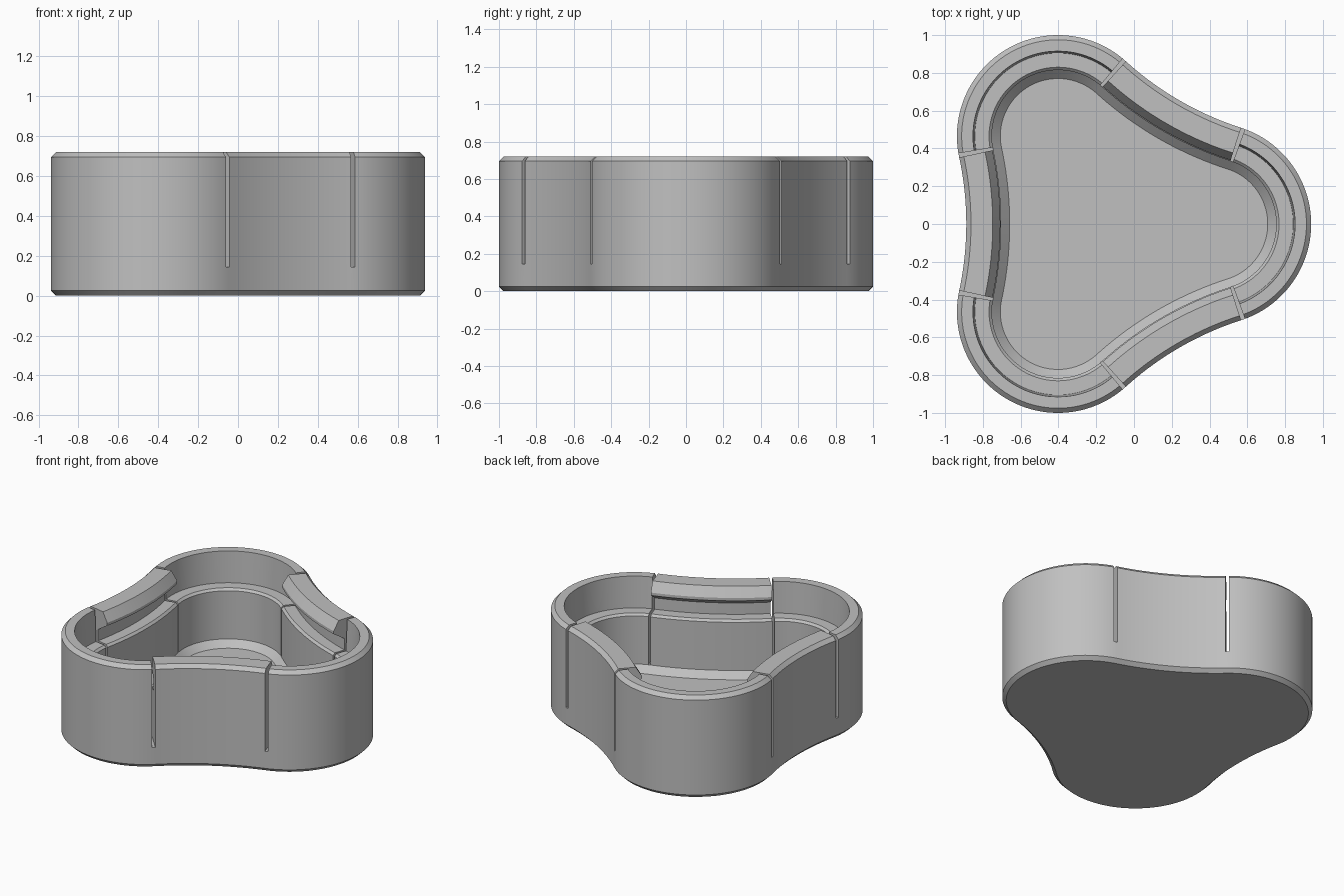
import bpy, bmesh
from math import asin, cos, sin, sqrt, pi, radians

cube = bpy.data.objects.get("Cube")
if cube:
    bpy.data.objects.remove(cube, do_unlink=True)

# Plan: three round lobes joined by tangent concave arcs
LOBE_R, LOBE_DIST, ARC_R = 0.535, 0.537, 1.67
SHIFT_X = -0.134
beta = asin(LOBE_DIST * sin(pi / 3) / (ARC_R + LOBE_R))
half = pi / 3 + beta
ARC_DIST = LOBE_DIST / 2 + (ARC_R + LOBE_R) * cos(beta)
SLOT = 0.022 / LOBE_R
SEAT = 0.145          # level of the slot bottoms

# Cross-sections as (inset from the outline, height)
outer = [(0, SEAT), (0, 0.695), (0.025, 0.72)]
ledge = [(0.095, 0.50), (0.17, 0.50), (0.185, 0.485), (0.185, SEAT)]
lobe_wall = outer + [(0.085, 0.72)] + ledge
clip_wall = outer + [(0.14, 0.72), (0.18, 0.655), (0.18, 0.635), (0.095, 0.58)] + ledge


def stations(dist, direction, radius, start, end, count):
    """Stations along one arc: centre, outward angle and signed radius."""
    centre = (SHIFT_X + dist * cos(direction), dist * sin(direction))
    return [(centre, direction + start + (end - start) * i / count, radius)
            for i in range(count + 1)]


def point(station, inset, z):
    (cx, cy), a, radius = station
    return cx + (radius - inset) * cos(a), cy + (radius - inset) * sin(a), z


bm = bmesh.new()


def loop(path, inset, z):
    return [bm.verts.new(point(s, inset, z)) for s in path]


def bridge(a, b, closed=False):
    n = len(a)
    for i in range(n if closed else n - 1):
        j = (i + 1) % n
        bm.faces.new((a[i], a[j], b[j], b[i]))


def sweep(path, profile):
    """Sweep a wall section along a path and cap both ends."""
    loops = [loop(path, *p) for p in profile]
    for a, b in zip(loops, loops[1:]):
        bridge(a, b)
    for end in (0, -1):
        bm.faces.new([l[end] for l in loops])


# Walls: lobe walls and hooked clips, separated by slots
segments = []
for k in range(3):
    a = k * 2 * pi / 3
    lobe = stations(LOBE_DIST, a, LOBE_R, SLOT - half, half - SLOT, 48)
    clip = stations(ARC_DIST, a + pi / 3, -ARC_R, beta, -beta, 20)
    sweep(lobe, lobe_wall)
    sweep(clip, clip_wall)
    segments += [lobe, clip]

# Slot bottoms
for i, seg in enumerate(segments):
    gap = [seg[-1], segments[(i + 1) % len(segments)][0]]
    bridge(loop(gap, 0, SEAT), loop(gap, 0.185, SEAT))

# Base with chamfered foot, and floor with chamfered rim
ring = [s for seg in segments for s in seg]
for profile in ([(0.025, 0), (0, 0.025), (0, SEAT)], [(0.23, 0.10), (0.185, SEAT)]):
    loops = [loop(ring, *p) for p in profile]
    for a, b in zip(loops, loops[1:]):
        bridge(a, b, closed=True)
    bm.faces.new(loops[0])

bmesh.ops.remove_doubles(bm, verts=bm.verts, dist=0.0002)
bmesh.ops.recalc_face_normals(bm, faces=bm.faces)
mesh = bpy.data.meshes.new("three_lobed_tray")
bm.to_mesh(mesh)
bm.free()

# Plain grey material
grey = bpy.data.materials.new("light_grey")
grey.use_nodes = True
colour = (0.53, 0.53, 0.53, 1)
grey.diffuse_color = colour
grey.node_tree.nodes["Principled BSDF"].inputs["Base Color"].default_value = colour
mesh.materials.append(grey)

tray = bpy.data.objects.new("three_lobed_tray", mesh)
bpy.context.collection.objects.link(tray)
bpy.ops.object.select_all(action="DESELECT")
tray.select_set(True)
bpy.context.view_layer.objects.active = tray
bpy.ops.object.shade_smooth_by_angle(angle=radians(25))
